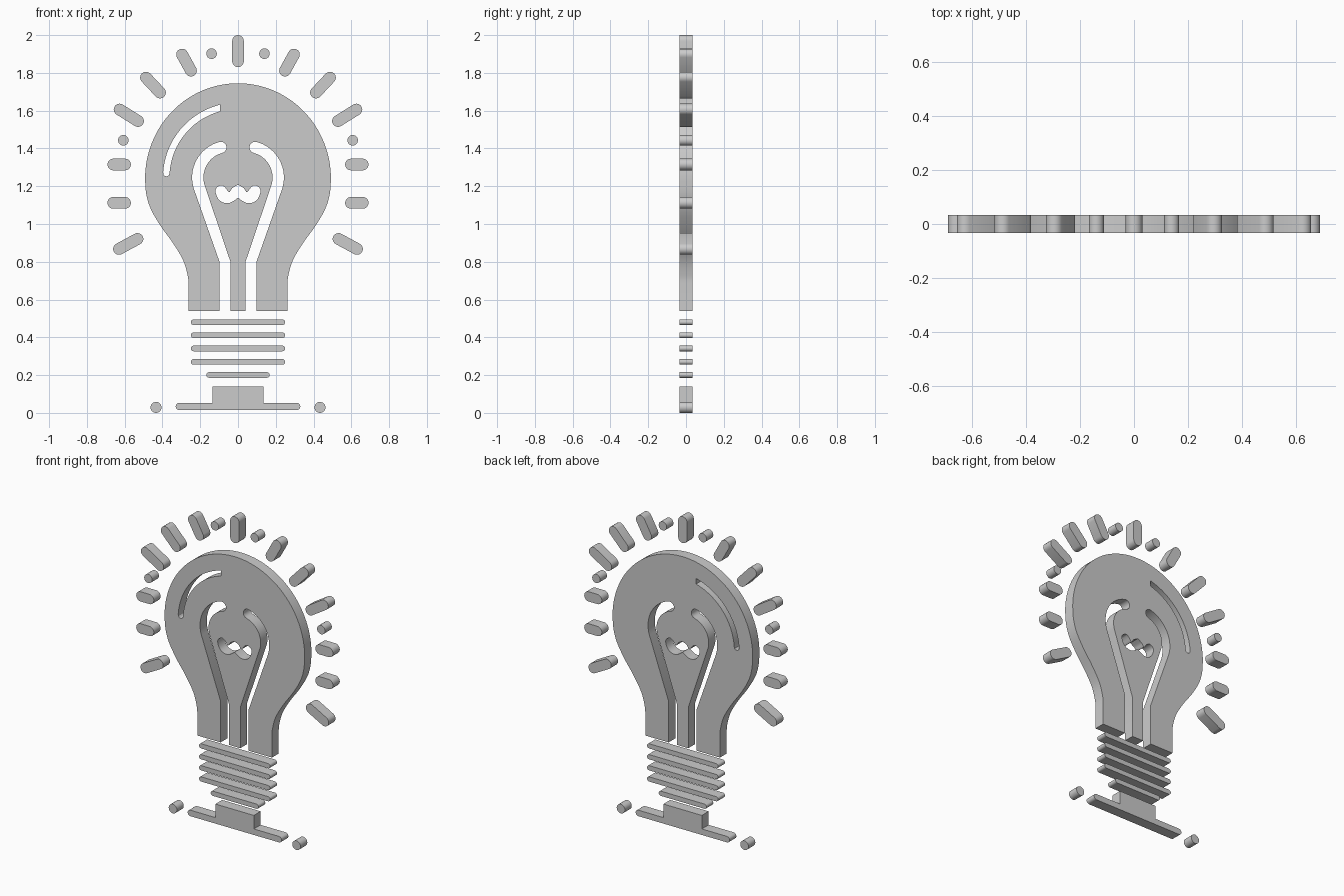
import bpy, bmesh
from math import sin, cos, radians, atan2, degrees

if "Cube" in bpy.data.objects:
    bpy.data.objects.remove(bpy.data.objects["Cube"])

HALF = 0.034  # half thickness of the flat plate


def arc(cx, cz, rx, a0, a1, n=16, rz=None):
    rz = rx if rz is None else rz
    angles = [radians(a0 + (a1 - a0) * i / n) for i in range(n + 1)]
    return [(cx + rx * cos(a), cz + rz * sin(a)) for a in angles]


def smooth(pts, n=5):
    """Catmull-Rom curve through the points."""
    p = [pts[0]] + pts + [pts[-1]]
    out = []
    for a, b, c, d in zip(p, p[1:], p[2:], p[3:]):
        for i in range(n):
            t = i / n
            out.append(tuple(0.5 * (2 * b[k] + (c[k] - a[k]) * t
                       + (2 * a[k] - 5 * b[k] + 4 * c[k] - d[k]) * t * t
                       + (3 * b[k] - a[k] - 3 * c[k] + d[k]) * t ** 3) for k in (0, 1)))
    return out + [pts[-1]]


def mirrored(half):
    """Close a right-hand half outline with its mirror image."""
    return half + [(-x, z) for x, z in reversed(half) if abs(x) > 1e-4]


def capsule(p, q, r, n=10):
    a = degrees(atan2(q[1] - p[1], q[0] - p[0]))
    return arc(*q, r, a - 90, a + 90, n) + arc(*p, r, a + 90, a + 270, n)


def plate(name, *loops):
    """Extrude a front outline (first loop) with optional holes."""
    cu = bpy.data.curves.new(name, 'CURVE')
    cu.dimensions, cu.fill_mode, cu.extrude = '2D', 'BOTH', HALF
    for loop in loops:
        s = cu.splines.new('POLY')
        s.points.add(len(loop) - 1)
        for pt, (x, z) in zip(s.points, loop):
            pt.co = (x, z, 0, 1)
        s.use_cyclic_u = True
    tmp = bpy.data.objects.new(name + "_outline", cu)
    bpy.context.collection.objects.link(tmp)
    bpy.context.view_layer.update()
    deps = bpy.context.evaluated_depsgraph_get()
    me = bpy.data.meshes.new_from_object(tmp.evaluated_get(deps))
    bpy.data.objects.remove(tmp)
    bm = bmesh.new()
    bm.from_mesh(me)
    for v in bm.verts:
        v.co = (v.co.x, -v.co.z, v.co.y)
    bmesh.ops.remove_doubles(bm, verts=bm.verts, dist=1e-5)
    bmesh.ops.recalc_face_normals(bm, faces=bm.faces)
    bm.to_mesh(me)
    bm.free()
    me.name = name
    ob = bpy.data.objects.new(name, me)
    bpy.context.collection.objects.link(ob)
    bpy.ops.object.select_all(action='DESELECT')
    ob.select_set(True)
    bpy.context.view_layer.objects.active = ob
    bpy.ops.object.shade_smooth_by_angle(angle=radians(30))
    return ob


# Glass bulb: filament slots open at the bottom, then the outer silhouette
cx, cz = 0.048, 1.246
cap = (cx + 0.165 * cos(radians(75)), cz + 0.165 * sin(radians(75)))
half = [(0.04, 0.54), (0.04, 0.80)]
half += arc(cx, cz, 0.135, -18, 75)
half += arc(*cap, 0.03, 255, 75, 10)[1:-1]
half += arc(cx, cz, 0.195, 75, -18)
half += [(0.098, 0.80), (0.098, 0.54), (0.262, 0.54)]
half += smooth([(0.262, 0.68), (0.266, 0.725), (0.29, 0.807), (0.345, 0.90),
                (0.41, 0.99), (0.462, 1.08), (0.486, 1.16), (0.492, 1.24)])
half += arc(0, 1.24, 0.492, 0, 90, 32, 0.505)[1:]

# Highlight slot in the upper left
highlight = [(-0.095, 1.632)] + arc(0, 1.246, 0.397, 106, 176, 24)
highlight += arc(-0.379, 1.269, 0.017, 176, 356, 6)[1:-1]
highlight += arc(0, 1.246, 0.363, 176, 106, 24) + [(-0.095, 1.597)]

# Wavy filament hole
wave = mirrored(smooth([(0, 1.208), (0.03, 1.19), (0.047, 1.169), (0.068, 1.193),
                        (0.087, 1.205), (0.111, 1.194), (0.119, 1.172), (0.106, 1.135),
                        (0.079, 1.114), (0.048, 1.111), (0.021, 1.124), (0, 1.14)], 4))
plate("glass_bulb", mirrored(half), highlight, wave)

# Screw threads
for i, (w, z) in enumerate([(0.25, 0.48), (0.25, 0.411), (0.25, 0.341),
                            (0.25, 0.27), (0.168, 0.201)]):
    plate(f"screw_thread_{i + 1}", capsule((-w + 0.015, z), (w - 0.015, z), 0.015, 8))

# Foot with contact block
plate("foot", mirrored([(0, 0.015)] + arc(0.311, 0.034, 0.019, -90, 90, 8)
                       + [(0.135, 0.053), (0.135, 0.139), (0, 0.139)]))

# Light rays
plate("ray_top", capsule((0, 1.862), (0, 1.969), 0.031))
rays = [((0.249, 1.812), (0.296, 1.897)), ((0.413, 1.696), (0.487, 1.775)),
        ((0.529, 1.545), (0.627, 1.606)), ((0.598, 1.315), (0.66, 1.315)),
        ((0.598, 1.112), (0.66, 1.112)), ((0.532, 0.921), (0.63, 0.868))]
dots = [(0.14, 1.902), (0.607, 1.443), (0.434, 0.029)]
for side, s in (("right", 1), ("left", -1)):
    for i, (p, q) in enumerate(rays):
        plate(f"ray_{side}_{i + 1}", capsule((s * p[0], p[1]), (s * q[0], q[1]), 0.031))
    # Round dots between the rays and beside the foot
    for i, (x, z) in enumerate(dots):
        plate(f"dot_{side}_{i + 1}", arc(s * x, z, 0.028 if i < 2 else 0.029, 0, 345, 23))
